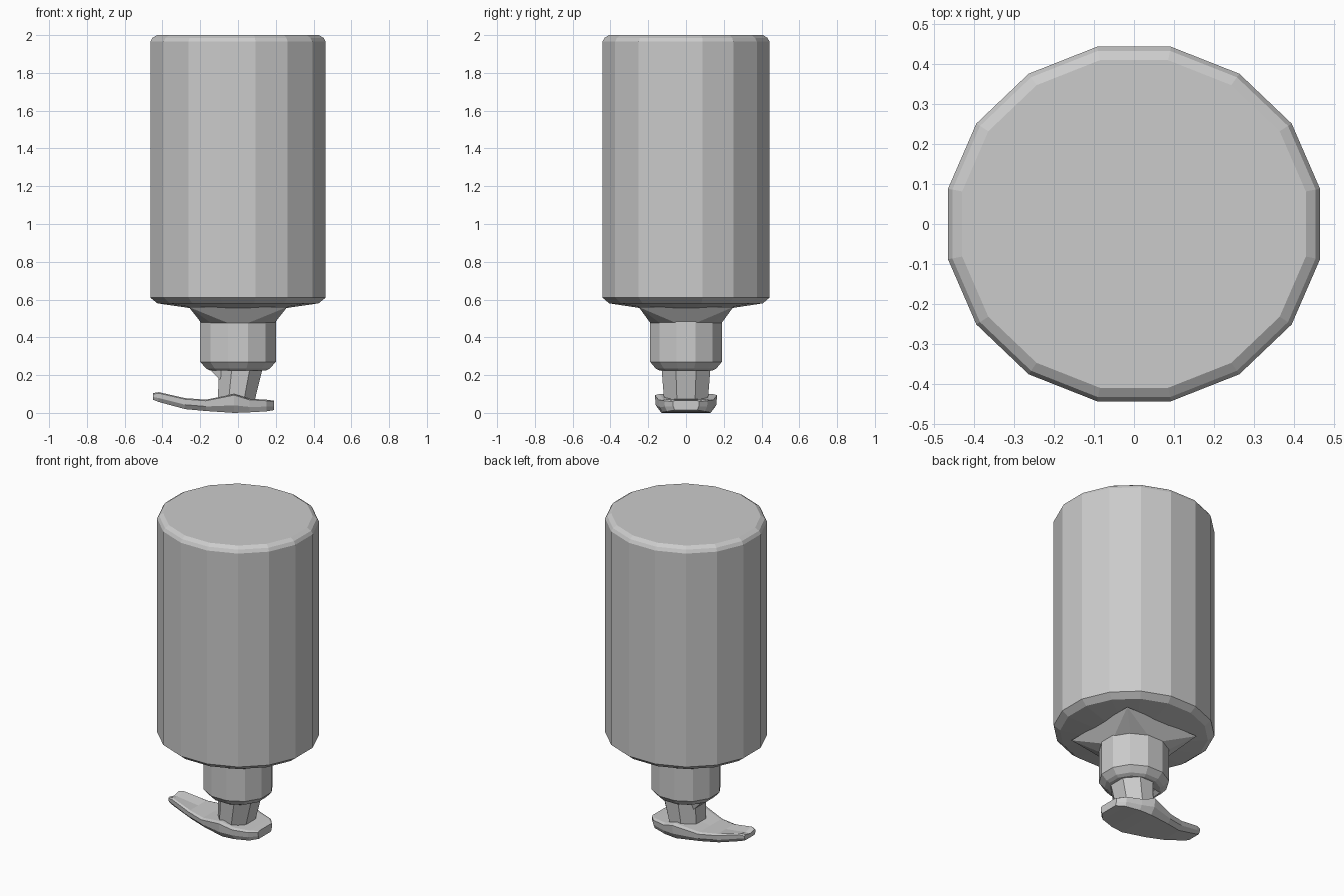
import bpy, bmesh, math

if "Cube" in bpy.data.objects:
    bpy.data.objects.remove(bpy.data.objects["Cube"])


def make_object(name, bm):
    bmesh.ops.recalc_face_normals(bm, faces=bm.faces)
    mesh = bpy.data.meshes.new(name)
    bm.to_mesh(mesh)
    bm.free()
    obj = bpy.data.objects.new(name, mesh)
    bpy.context.collection.objects.link(obj)
    return obj


def loft(name, rings):
    """Skin a list of equally long closed rings and cap both ends."""
    bm = bmesh.new()
    loops = [[bm.verts.new(p) for p in ring] for ring in rings]
    n = len(loops[0])
    for a, b in zip(loops, loops[1:]):
        for i in range(n):
            j = (i + 1) % n
            bm.faces.new((a[i], a[j], b[j], b[i]))
    bm.faces.new(loops[0])
    bm.faces.new(loops[-1])
    return make_object(name, bm)


def ring(rx, ry, z, sides, cx=0.0):
    """Polygon ring with flats facing the axes."""
    return [(cx + rx * math.cos(2 * math.pi * (i + 0.5) / sides),
             ry * math.sin(2 * math.pi * (i + 0.5) / sides), z)
            for i in range(sides)]


def hull(name, points):
    bm = bmesh.new()
    for p in points:
        bm.verts.new(p)
    bmesh.ops.convex_hull(bm, input=bm.verts)
    return make_object(name, bm)


# Bottle body with chamfered rims
body = [(0.26, 0.555), (0.435, 0.58), (0.473, 0.61), (0.473, 1.965),
        (0.462, 1.985), (0.437, 2.0)]
loft("bottle_body", [ring(r, r * 0.953, z, 16) for r, z in body])

# Square shoulder narrowing to the round neck
square = [(x, y, 0.56) for x in (-0.26, 0.26) for y in (-0.25, 0.25)]
hull("shoulder", square + ring(0.2, 0.195, 0.475, 12))

# Screw collar
collar = [(0.155, 0.225), (0.175, 0.235), (0.207, 0.27), (0.207, 0.485)]
loft("collar", [ring(r, r * 0.95, z, 12) for r, z in collar])

# Pump stem, tapering into the head
loft("pump_stem", [ring(0.105, 0.125, 0.06, 8, -0.01),
                   ring(0.125, 0.14, 0.235, 8, 0.015)])

# Gusset between stem and collar on the spout side
hull("stem_gusset", [(x, s * w, z) for s in (-1, 1) for x, w, z in
                     [(-0.18, 0.06, 0.26), (-0.09, 0.08, 0.26),
                      (-0.09, 0.06, 0.17)]])

# Pump head and spout: x, top half width, top z, bottom half width, bottom z
stations = [(0.19, 0.07, 0.065, 0.06, 0.015), (0.15, 0.115, 0.07, 0.10, 0.008),
            (0.06, 0.145, 0.075, 0.125, 0.003), (-0.02, 0.165, 0.10, 0.13, 0.0),
            (-0.17, 0.125, 0.07, 0.10, 0.01), (-0.28, 0.095, 0.078, 0.07, 0.02),
            (-0.42, 0.065, 0.11, 0.05, 0.058), (-0.45, 0.055, 0.105, 0.045, 0.07)]
sections = []
for x, wt, zt, wb, zb in stations:
    zm = zb + 0.4 * (zt - zb)
    sections.append([(x, -wt * 0.85, zt), (x, -wt, zt - 0.006), (x, -wt * 0.97, zm),
                     (x, -wb, zb), (x, wb, zb),
                     (x, wt * 0.97, zm), (x, wt, zt - 0.006), (x, wt * 0.85, zt),
                     (x, 0, min(zt, 0.095))])
loft("pump_head", sections)
